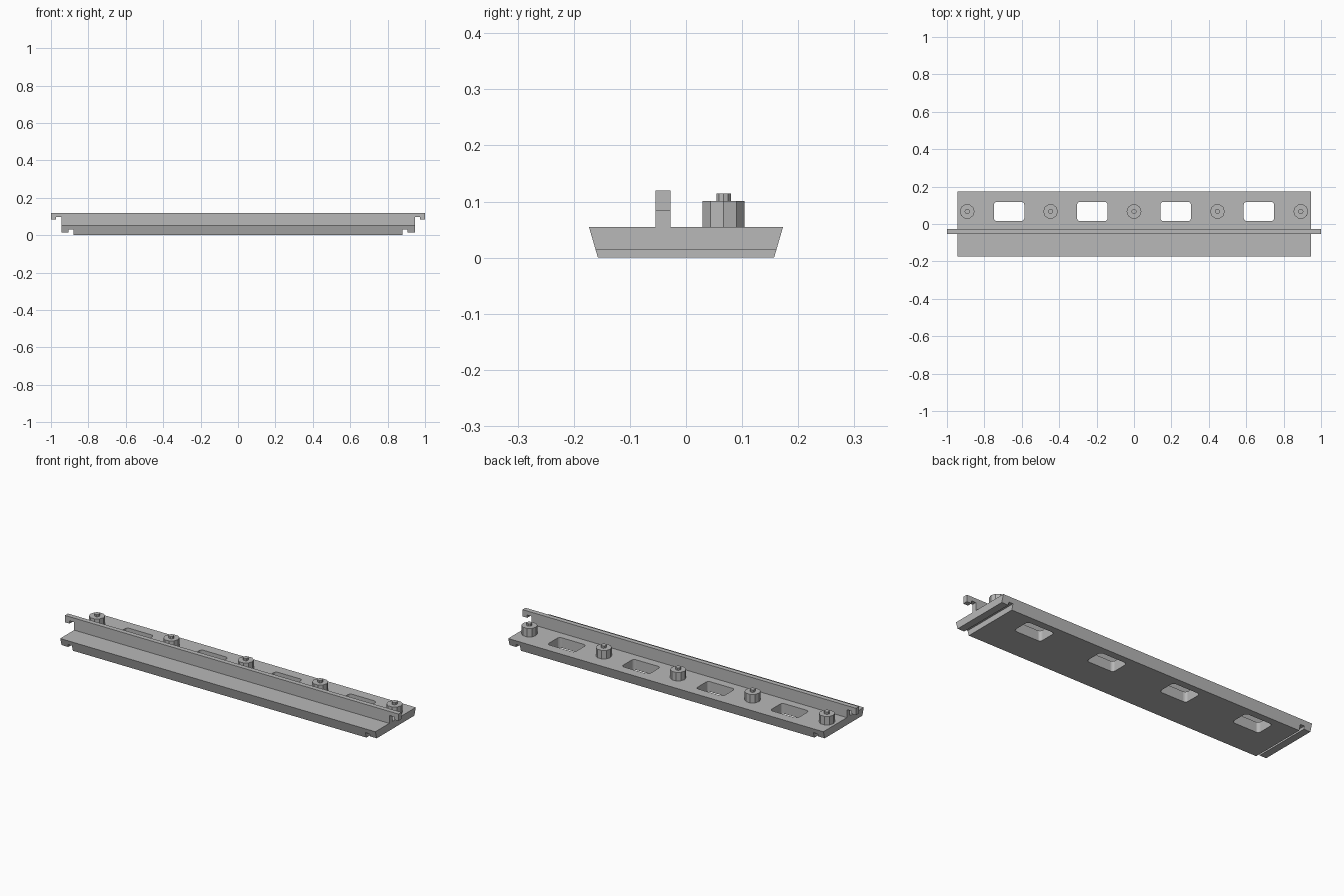
import bpy, bmesh
from math import cos, sin, tau

cube = bpy.data.objects.get("Cube")
if cube:
    bpy.data.objects.remove(cube, do_unlink=True)

GREY = (0.48, 0.48, 0.48, 1)
grey = bpy.data.materials.new("plain grey")
grey.use_nodes = True
grey.diffuse_color = GREY
grey.node_tree.nodes["Principled BSDF"].inputs["Base Color"].default_value = GREY

DECK = 0.055      # top of the base
ROW_Y = 0.067     # line of pegs and windows


def finish(name, bm):
    bmesh.ops.recalc_face_normals(bm, faces=bm.faces)
    mesh = bpy.data.meshes.new(name)
    bm.to_mesh(mesh)
    bm.free()
    mesh.materials.append(grey)
    obj = bpy.data.objects.new(name, mesh)
    bpy.context.collection.objects.link(obj)
    return obj


def mirrored_bar(name, half, y_range):
    """Mirror a half outline (x, z) across x = 0 and extrude it along y."""
    outline = half + [(-x, z) for x, z in reversed(half)]
    bm = bmesh.new()
    rings = [[bm.verts.new((x, y_range(z)[i], z)) for x, z in outline] for i in (0, 1)]
    bm.faces.new(rings[0])
    bm.faces.new(rings[1])
    for i in range(len(outline)):
        j = (i + 1) % len(outline)
        bm.faces.new((rings[0][i], rings[0][j], rings[1][j], rings[1][i]))
    return finish(name, bm)


def cylinder(bm, x, r, z0, z1, sides=10):
    rings = [[bm.verts.new((x + r * cos(tau * k / sides), ROW_Y + r * sin(tau * k / sides), z))
              for k in range(sides)] for z in (z0, z1)]
    for ring in rings:
        bm.faces.new(ring)
    for i in range(sides):
        j = (i + 1) % sides
        bm.faces.new((rings[0][i], rings[0][j], rings[1][j], rings[1][i]))


# Base plate with sloping long sides and grooved lips at both ends
def slope(z):
    y = 0.157 + 0.016 * z / DECK
    return -y, y


base = mirrored_bar("base_plate", [(0.88, 0), (0.88, 0.03), (0.905, 0.03), (0.905, 0.015),
                                   (0.945, 0.015), (0.945, DECK)], slope)

# Rounded windows through the base
for x in (-0.668, -0.223, 0.223, 0.668):
    bm = bmesh.new()
    bmesh.ops.create_cube(bm, size=1)
    for v in bm.verts:
        v.co = (x + v.co.x * 0.163, ROW_Y + v.co.y * 0.103, v.co.z * 0.3)
    upright = [e for e in bm.edges if abs(e.verts[0].co.z - e.verts[1].co.z) > 0.1]
    bmesh.ops.bevel(bm, geom=upright, offset=0.016, segments=4, profile=0.5, affect='EDGES')
    cutter = finish("window_cutter", bm)
    cutter.hide_render = True
    cut = base.modifiers.new("window", 'BOOLEAN')
    cut.operation = 'DIFFERENCE'
    cut.solver = 'EXACT'
    cut.object = cutter
    bpy.context.view_layer.objects.active = base
    bpy.ops.object.modifier_apply(modifier=cut.name)
    bpy.data.objects.remove(cutter, do_unlink=True)

# Upright rail with a downward hook at each end
mirrored_bar("hooked_rail", [(0.945, DECK), (0.945, 0.098), (0.972, 0.098), (0.972, 0.083),
                             (1, 0.083), (1, 0.12)], lambda z: (-0.054, -0.028))

# Row of stepped pegs
for i in range(5):
    x = (i - 2) * 0.446
    bm = bmesh.new()
    cylinder(bm, x, 0.0395, DECK, 0.101)
    cylinder(bm, x, 0.0135, 0.101, 0.114)
    finish(f"peg_{i + 1}", bm)
